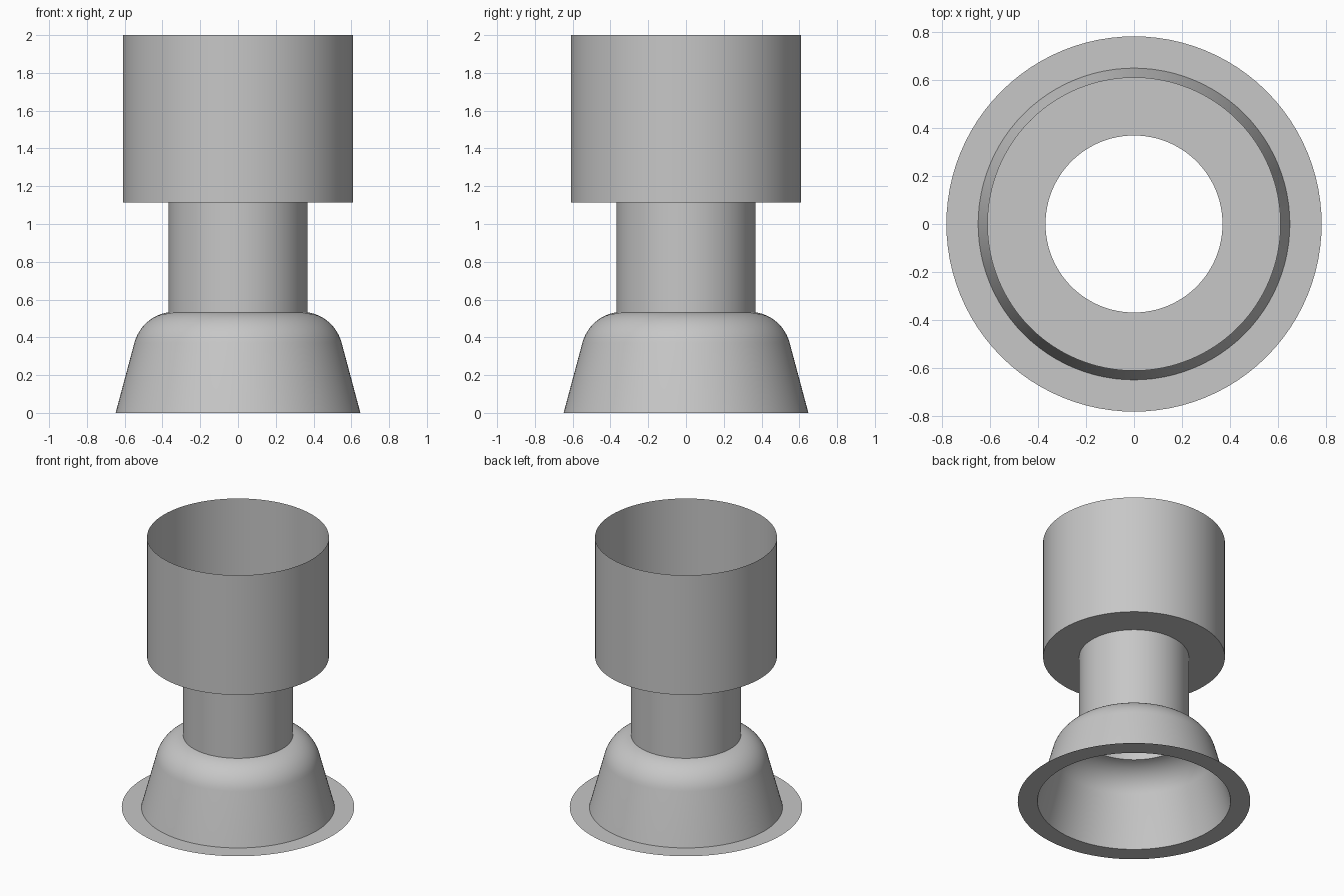
import bpy
import bmesh
from math import cos, sin, tan, tau, radians, acos

cube = bpy.data.objects.get("Cube")
if cube:
    bpy.data.objects.remove(cube, do_unlink=True)

SEGMENTS = 96

# Single plain grey
grey = bpy.data.materials.new("plain_grey")
grey.use_nodes = True
colour = (0.57, 0.57, 0.57, 1)
grey.diffuse_color = colour
grey.node_tree.nodes["Principled BSDF"].inputs["Base Color"].default_value = colour


def lathe(name, profile):
    """Revolve an open (radius, height) profile about z into a thin shell."""
    bm = bmesh.new()
    rings = [[bm.verts.new((r * cos(tau * i / SEGMENTS), r * sin(tau * i / SEGMENTS), z))
              for i in range(SEGMENTS)] for r, z in profile]
    for low, high in zip(rings, rings[1:]):
        for i in range(SEGMENTS):
            j = (i + 1) % SEGMENTS
            bm.faces.new((low[i], low[j], high[j], high[i]))
    mesh = bpy.data.meshes.new(name)
    bm.to_mesh(mesh)
    bm.free()
    mesh.materials.append(grey)
    obj = bpy.data.objects.new(name, mesh)
    bpy.context.collection.objects.link(obj)
    bpy.ops.object.select_all(action="DESELECT")
    obj.select_set(True)
    bpy.context.view_layer.objects.active = obj
    bpy.ops.object.shade_smooth_by_angle(angle=radians(30))
    return obj


FLANGE_R, BASE_R, NECK_R, CUP_R = 0.78, 0.648, 0.368, 0.61
SHOULDER_Z, SHELF_Z, TOP_Z = 0.535, 1.115, 2.0

# Rounded shoulder, tangent to the sloping wall of the bell
fillet, slope, steps = 0.22, radians(15), 12
centre_z = SHOULDER_Z - fillet
wall_z = centre_z + fillet * sin(slope)
centre_r = BASE_R - wall_z * tan(slope) - fillet * cos(slope)
end = acos((NECK_R - centre_r) / fillet)
angles = [slope + (end - slope) * k / steps for k in range(steps + 1)]
shoulder = [(centre_r + fillet * cos(a), centre_z + fillet * sin(a)) for a in angles]

# Parts from the ground up
lathe("base_flange", [(FLANGE_R, 0), (BASE_R, 0)])
lathe("bell_base", [(BASE_R, 0)] + shoulder)
lathe("neck_tube", [shoulder[-1], (NECK_R, SHELF_Z)])
lathe("upper_cup", [(NECK_R, SHELF_Z), (CUP_R, SHELF_Z), (CUP_R, TOP_Z)])
